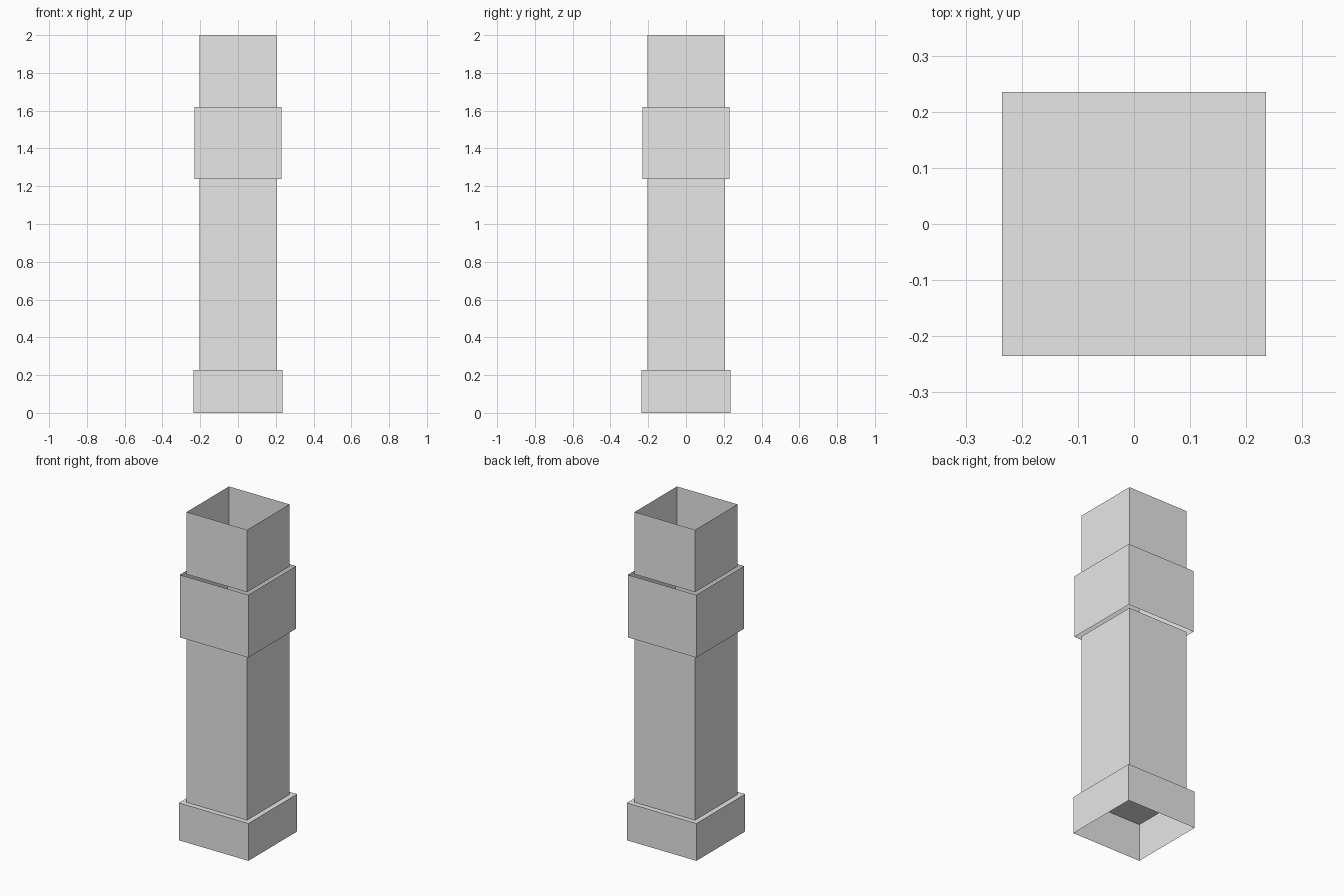
import bpy
import bmesh

if "Cube" in bpy.data.objects:
    bpy.data.objects.remove(bpy.data.objects["Cube"])

grey = bpy.data.materials.new("light grey")
grey.diffuse_color = (0.8, 0.8, 0.8, 1.0)
grey.use_nodes = True
grey.node_tree.nodes["Principled BSDF"].inputs["Base Color"].default_value = grey.diffuse_color


def square_sleeve(name, half, z0, z1, lid=False):
    """Thin square tube, open at the bottom, with an optional flat lid."""
    bm = bmesh.new()
    corners = [(-half, -half), (half, -half), (half, half), (-half, half)]
    low = [bm.verts.new((x, y, z0)) for x, y in corners]
    high = [bm.verts.new((x, y, z1)) for x, y in corners]
    for i in range(4):
        j = (i + 1) % 4
        bm.faces.new((low[i], low[j], high[j], high[i]))
    if lid:
        bm.faces.new(high)
    mesh = bpy.data.meshes.new(name)
    bm.to_mesh(mesh)
    bm.free()
    mesh.materials.append(grey)
    obj = bpy.data.objects.new(name, mesh)
    bpy.context.collection.objects.link(obj)
    return obj


BASE_TOP, COLLAR_BOTTOM, COLLAR_TOP, TOP = 0.228, 1.238, 1.62, 2.0

# Plinth, hollow underneath and closed on top
square_sleeve("base", 0.235, 0.0, BASE_TOP, lid=True)
# Long shaft from the plinth to the collar
square_sleeve("lower_shaft", 0.204, BASE_TOP, COLLAR_BOTTOM)
# Wider open collar
square_sleeve("collar", 0.231, COLLAR_BOTTOM, COLLAR_TOP)
# Open flue above the collar
square_sleeve("upper_shaft", 0.204, COLLAR_TOP, TOP)
